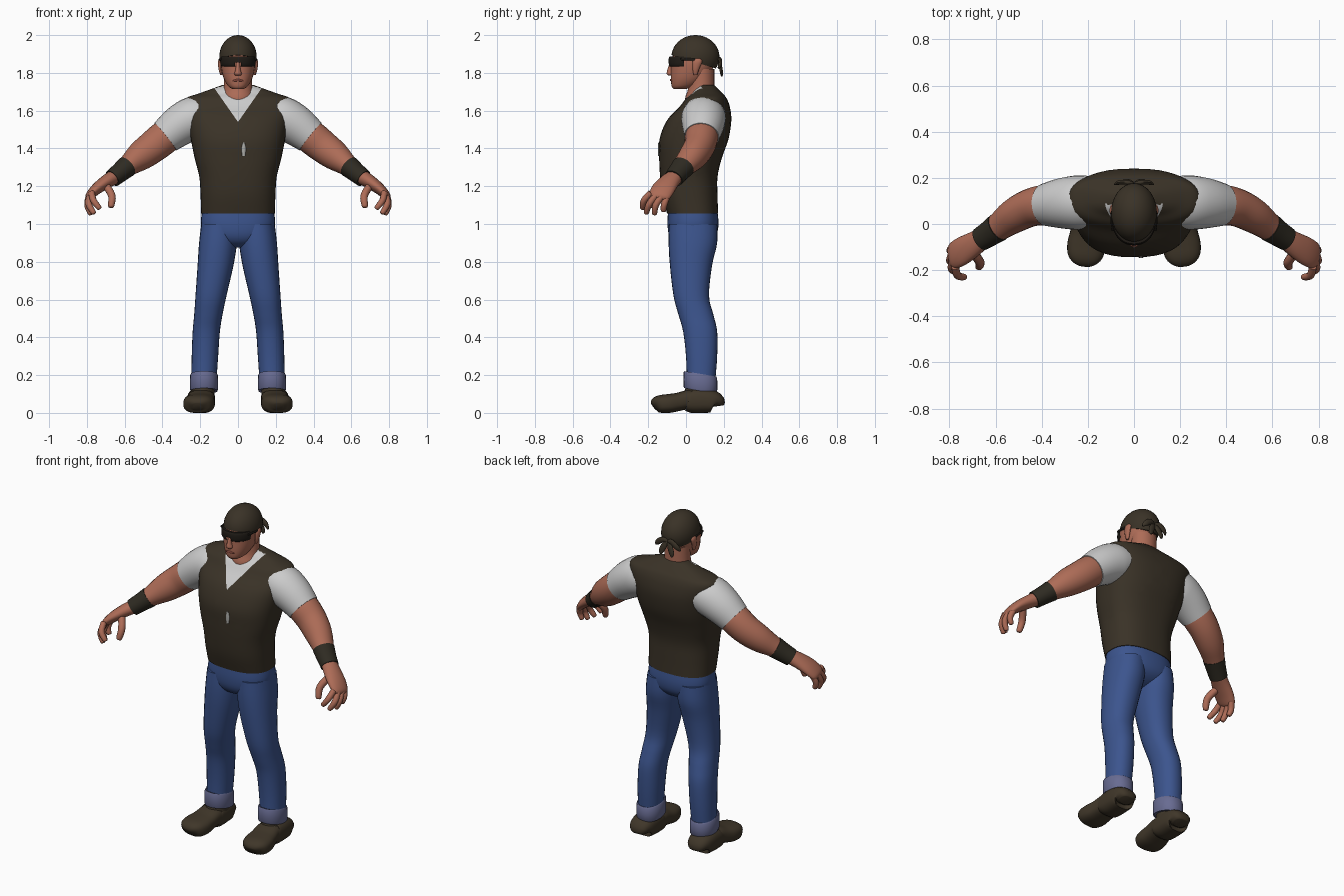
import bpy, bmesh, math
from mathutils import Vector

if "Cube" in bpy.data.objects:
    bpy.data.objects.remove(bpy.data.objects["Cube"])


def material(name, *rgb):
    m = bpy.data.materials.new(name)
    m.use_nodes = True
    m.diffuse_color = (*rgb, 1)
    shader = m.node_tree.nodes["Principled BSDF"]
    shader.inputs["Base Color"].default_value = (*rgb, 1)
    shader.inputs["Roughness"].default_value = .8
    return m


LEATHER = material("dark brown leather", .042, .032, .02)
BOOT = material("boot brown", .05, .037, .022)
DARK = material("wristband black", .028, .024, .016)
LENS = material("lens black", .014, .011, .008)
DENIM = material("blue denim", .045, .09, .27)
CUFF = material("faded denim", .14, .15, .29)
SKIN = material("skin", .42, .15, .095)
LIP = material("lip", .25, .07, .05)
SHIRT = material("white shirt", .6, .6, .6)
METAL = material("pale metal", .4, .4, .38)


def finish(name, bm, mats, flip=False):
    """Turn a bmesh into a smooth shaded object, optionally reflected in x."""
    if flip:
        bmesh.ops.scale(bm, vec=(-1, 1, 1), verts=bm.verts)
    bmesh.ops.recalc_face_normals(bm, faces=bm.faces)
    mesh = bpy.data.meshes.new(name)
    bm.to_mesh(mesh)
    for m in mats:
        mesh.materials.append(m)
    for p in mesh.polygons:
        p.use_smooth = True
    mesh.set_sharp_from_angle(angle=math.radians(45))
    ob = bpy.data.objects.new(name, mesh)
    bpy.context.collection.objects.link(ob)
    return ob


def spline(rows, steps):
    """Catmull-Rom interpolation of the section rows."""
    out = []
    for i in range(len(rows) - 1):
        quad = [rows[max(i - 1, 0)], rows[i], rows[i + 1], rows[min(i + 2, len(rows) - 1)]]
        for k in range(steps):
            t = k / steps
            out.append([b + t * (c - a + t * (2*a - 5*b + 4*c - d + t * (3*b - a - 3*c + d))) / 2
                        for a, b, c, d in zip(*quad)])
    return out + [list(rows[-1])]


def ring(centre, u, v, power, sides):
    pts = []
    for i in range(sides):
        a = 2 * math.pi * i / sides
        c, s = math.cos(a), math.sin(a)
        pts.append(centre + u * math.copysign(abs(c) ** (2 / power), c)
                   + v * math.copysign(abs(s) ** (2 / power), s))
    return pts


def skin(rings):
    bm = bmesh.new()
    loops = [[bm.verts.new(p) for p in r] for r in rings]
    n = len(loops[0])
    for a, b in zip(loops, loops[1:]):
        for i in range(n):
            bm.faces.new((a[i], a[(i + 1) % n], b[(i + 1) % n], b[i]))
    bm.faces.new(loops[0])
    bm.faces.new(loops[-1])
    return bm


def column(rows, power=2.0, sides=28, steps=4, tilt=0):
    """Upright loft; rows hold z, centre x, half width, front y, back y."""
    rings = []
    for z, x, w, y0, y1 in spline(rows, steps):
        r = ring(Vector((x, (y0 + y1) / 2, z)), Vector((w, 0, 0)),
                 Vector((0, (y1 - y0) / 2, tilt * (y1 - y0) / 2)), power, sides)
        rings.append(r)
    return skin(rings)


def tube(rows, power=2.0, sides=20, steps=4, ref=(0, -1, 0)):
    """Loft along a path; rows hold x, y, z, half thickness, half width."""
    rows = spline(rows, steps)
    pts = [Vector(r[:3]) for r in rows]
    rings = []
    for i, r in enumerate(rows):
        t = (pts[min(i + 1, len(pts) - 1)] - pts[max(i - 1, 0)]).normalized()
        u = t.cross(Vector(ref)).normalized()
        rings.append(ring(pts[i], u * r[3], u.cross(t) * r[4], power, sides))
    return skin(rings)


def pair(name, build, rows, mat, **options):
    for side, flip in (("left", False), ("right", True)):
        finish(f"{side}_{name}", build(rows, **options), [mat], flip)


def cut(bm, point, normal, **options):
    geom = bm.verts[:] + bm.edges[:] + bm.faces[:]
    return bmesh.ops.bisect_plane(bm, geom=geom, plane_co=point, plane_no=normal, **options)


# Vest with the shirt showing in a cut V at the chest
vest = column([(1.055, 0, .195, -.10, .17), (1.15, 0, .198, -.125, .167), (1.25, 0, .205, -.137, .167),
               (1.35, 0, .23, -.142, .19), (1.45, 0, .25, -.14, .225), (1.55, 0, .27, -.10, .24),
               (1.62, 0, .285, -.035, .232), (1.665, 0, .277, .0, .215), (1.69, 0, .21, .03, .195),
               (1.715, 0, .14, .05, .17), (1.735, 0, .085, .075, .15)], power=2.5, sides=40)
V_LOW, V_SLOPE = 1.54, .7
for s in (1, -1):
    cut(vest, (0, 0, V_LOW), (s, 0, -V_SLOPE))
for f in vest.faces:
    c = f.calc_center_median()
    f.material_index = int(c.y < .085 and abs(c.x) < V_SLOPE * (c.z - V_LOW))
finish("vest", vest, [LEATHER, SHIRT])
finish("zip_pull", tube([(.03, -.141, 1.43, .006, .006), (.03, -.142, 1.4, .012, .006),
                         (.03, -.142, 1.36, .008, .006)], sides=8), [METAL])

# Neck and head
finish("neck", column([(1.58, 0, .085, .01, .16), (1.66, 0, .085, -.005, .155),
                       (1.72, 0, .076, .012, .15), (1.82, 0, .075, .02, .15)]), [SKIN])
finish("head", column([(1.715, 0, .03, -.066, .0), (1.73, 0, .052, -.076, .05), (1.765, 0, .073, -.08, .10),
                       (1.81, 0, .086, -.08, .135), (1.86, 0, .091, -.078, .155),
                       (1.91, 0, .085, -.06, .15), (1.95, 0, .05, -.01, .1)], power=2.2), [SKIN])
finish("nose", column([(1.785, 0, .012, -.09, -.06), (1.795, 0, .02, -.102, -.06),
                       (1.82, 0, .013, -.098, -.06), (1.86, 0, .01, -.084, -.06)], sides=12), [SKIN])
finish("mouth", tube([(-.028, -.073, 1.757, .003, .004), (0, -.08, 1.762, .006, .006),
                      (.028, -.073, 1.757, .003, .004)], sides=8, ref=(0, 0, 1)), [LIP])
pair("ear", column, [(1.79, .088, .006, .04, .06), (1.82, .092, .011, .035, .07),
                     (1.86, .094, .012, .035, .085), (1.88, .09, .006, .045, .075)], SKIN, sides=12)

# Wraparound sunglasses
glasses = column([(1.833, 0, .09, -.086, .15), (1.845, 0, .096, -.092, .15),
                  (1.875, 0, .097, -.092, .15), (1.887, 0, .094, -.086, .15)], power=2.2, sides=48, steps=3)
cut(glasses, (0, -.01, 0), (0, 1, 0), clear_outer=True)
bmesh.ops.delete(glasses, context='FACES', geom=[
    f for f in glasses.faces if abs(f.calc_center_median().x) < .014 and f.calc_center_median().z < 1.858])
finish("sunglasses", glasses, [LENS])
pair("glasses_arm", tube, [(.092, -.03, 1.873, .006, .006), (.098, .02, 1.872, .004, .006),
                           (.096, .06, 1.868, .004, .006)], LENS, sides=8, ref=(0, 0, 1))

# Head scarf, cut along a sloping rim and knotted behind
scarf = bmesh.new()
bmesh.ops.create_uvsphere(scarf, u_segments=32, v_segments=20, radius=1)
bmesh.ops.scale(scarf, vec=(.099, .127, .115), verts=scarf.verts)
bmesh.ops.translate(scarf, vec=(0, .05, 1.885), verts=scarf.verts)
rim = cut(scarf, (0, -.07, 1.892), (0, .3, 1), clear_inner=True)["geom_cut"]
bmesh.ops.holes_fill(scarf, edges=[e for e in rim if isinstance(e, bmesh.types.BMEdge)])
finish("head_scarf", scarf, [LEATHER])
pair("scarf_bow", tube, [(0, .17, 1.86, .01, .01), (.03, .18, 1.868, .01, .016),
                         (.065, .18, 1.845, .01, .016), (.082, .172, 1.825, .004, .006)],
     LEATHER, sides=12, ref=(0, 0, 1))
pair("scarf_tail", tube, [(0, .168, 1.865, .01, .01), (.02, .182, 1.835, .018, .009),
                          (.035, .188, 1.8, .016, .008), (.035, .19, 1.782, .006, .004)], LEATHER, sides=12)

# Arms, sleeves and wristbands
pair("sleeve", tube, [(.17, .095, 1.57, .10, .11), (.235, .093, 1.56, .115, .118),
                      (.31, .09, 1.52, .108, .11), (.385, .083, 1.462, .093, .092)], SHIRT, sides=28)
pair("arm", tube, [(.34, .09, 1.495, .08, .08), (.385, .083, 1.462, .089, .088), (.45, .07, 1.41, .086, .082),
                   (.52, .035, 1.357, .077, .075), (.59, -.015, 1.302, .054, .06),
                   (.66, -.062, 1.245, .043, .046)], SKIN, sides=24)
pair("wristband", tube, [(.588, -.014, 1.304, .058, .063), (.625, -.04, 1.273, .052, .057),
                         (.665, -.066, 1.241, .048, .052)], DARK, sides=24)

# Hands
pair("palm", tube, [(.65, -.056, 1.252, .04, .044), (.70, -.09, 1.222, .036, .055), (.75, -.12, 1.185, .03, .062),
                    (.785, -.14, 1.15, .022, .056), (.795, -.146, 1.135, .01, .035)], SKIN)
fingers = {"index": ((.775, -.185, 1.165), (.765, -.222, 1.125), (.735, -.23, 1.085)),
           "middle": ((.785, -.16, 1.15), (.79, -.195, 1.105), (.765, -.21, 1.06)),
           "ring": ((.79, -.13, 1.145), (.797, -.16, 1.1), (.78, -.167, 1.055)),
           "little": ((.785, -.10, 1.145), (.796, -.115, 1.105), (.785, -.12, 1.07)),
           "thumb": ((.70, -.12, 1.205), (.668, -.165, 1.15), (.672, -.185, 1.095))}
for label, (a, b, c) in fingers.items():
    tip = [p + (p - q) * .15 for p, q in zip(c, b)]
    r = .02 if label == "thumb" else .017
    pair(label + "_finger", tube, [(*a, r, r), (*b, r, r), (*c, r * .8, r * .8), (*tip, r * .2, r * .2)],
         SKIN, sides=12, ref=(1, 0, 0))

# Jeans
finish("jeans_seat", column([(.875, 0, .05, -.02, .06), (.90, 0, .12, -.065, .12), (.94, 0, .175, -.09, .16),
                             (1.0, 0, .196, -.098, .172), (1.07, 0, .19, -.095, .166)],
                            power=2.4, sides=36), [DENIM])
pair("jeans_leg", column, [(.17, .18, .066, .005, .155), (.3, .175, .07, .0, .165), (.43, .168, .072, -.015, .165),
                           (.52, .157, .075, -.04, .145), (.62, .143, .082, -.066, .122),
                           (.78, .119, .095, -.085, .138), (.9, .106, .1, -.092, .165),
                           (1.0, .1, .094, -.09, .165)], DENIM, power=2.2)
pair("jeans_cuff", column, [(.12, .18, .068, -.005, .155), (.123, .18, .074, -.012, .165),
                            (.2, .18, .073, -.012, .165), (.204, .18, .066, -.005, .155)],
     CUFF, power=2.2, tilt=-.17, steps=2)

# Boots: a shaft and a foot with a raised arch in front of the heel
pair("boot_shaft", column, [(.04, .19, .066, -.01, .16), (.1, .188, .064, -.01, .155),
                            (.17, .182, .055, .01, .145)], BOOT)
foot = [(.164, .04, 0, .07), (.155, .066, 0, .11), (.1, .074, 0, .13), (.03, .074, 0, .128),
        (.005, .073, .018, .12), (-.04, .077, .01, .107), (-.09, .083, 0, .1),
        (-.135, .077, 0, .094), (-.16, .058, .002, .08), (-.172, .025, .012, .055)]
pair("boot_foot", tube, [(.195 + max(0, -y) * .12, y, (low + top) / 2, w, (top - low) / 2)
                         for y, w, low, top in foot], BOOT, power=2.7, sides=28, ref=(0, 0, 1))
